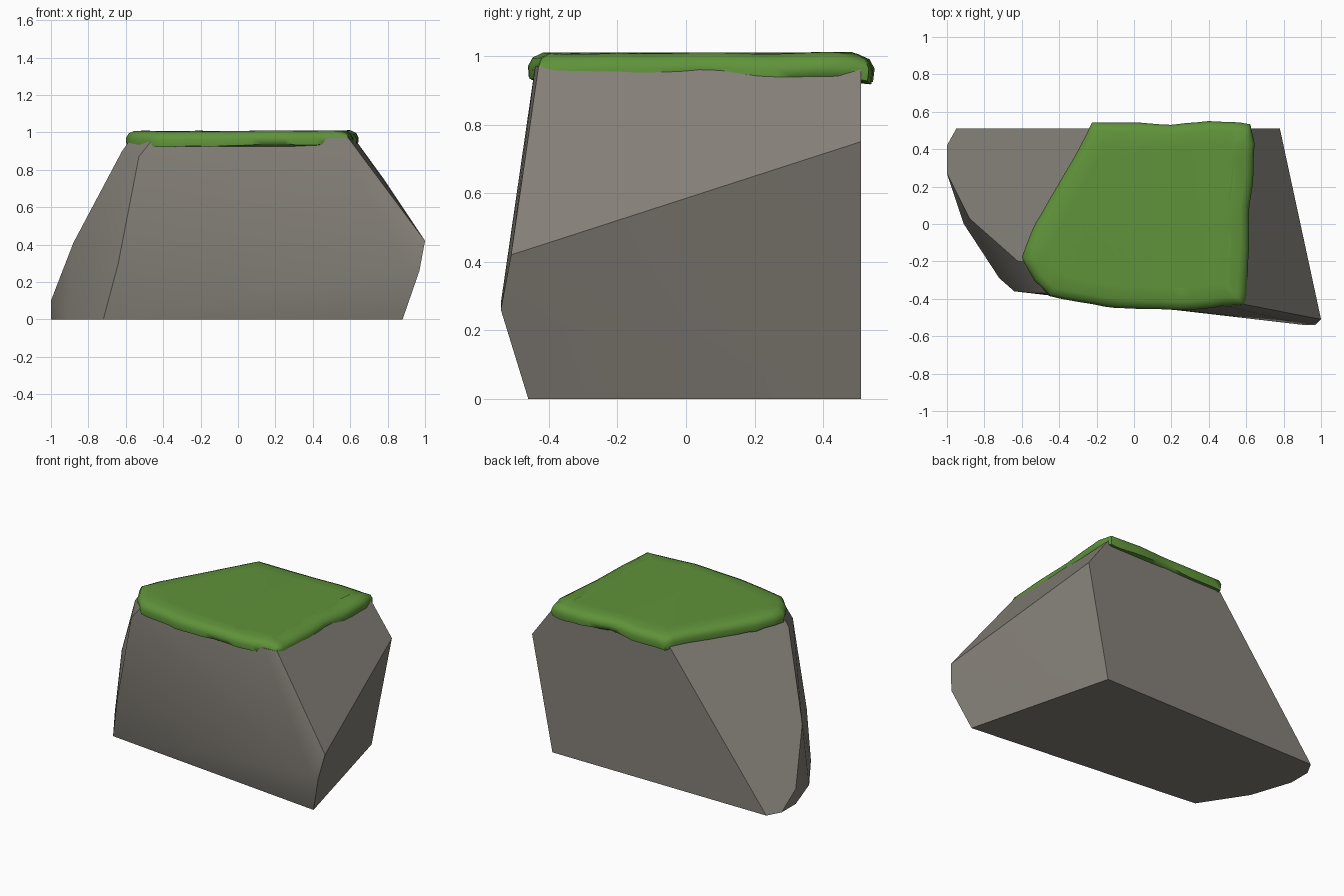
import bpy, bmesh, math, random
from mathutils import Vector

random.seed(4)
cube = bpy.data.objects.get("Cube")
if cube:
    bpy.data.objects.remove(cube, do_unlink=True)


def material(name, rgb):
    mat = bpy.data.materials.new(name)
    mat.use_nodes = True
    mat.diffuse_color = (*rgb, 1)
    bsdf = mat.node_tree.nodes["Principled BSDF"]
    bsdf.inputs["Base Color"].default_value = (*rgb, 1)
    bsdf.inputs["Roughness"].default_value = 0.9
    return mat


def finish(bm, name, mat, angle):
    bmesh.ops.recalc_face_normals(bm, faces=bm.faces)
    mesh = bpy.data.meshes.new(name)
    bm.to_mesh(mesh)
    bm.free()
    obj = bpy.data.objects.new(name, mesh)
    bpy.context.collection.objects.link(obj)
    mesh.materials.append(mat)
    bpy.ops.object.select_all(action='DESELECT')
    obj.select_set(True)
    bpy.context.view_layer.objects.active = obj
    bpy.ops.object.shade_smooth_by_angle(angle=math.radians(angle))
    return obj


stone = material("warm grey stone", (0.235, 0.218, 0.19))
moss = material("moss green", (0.115, 0.29, 0.042))

# Rock: faceted boulder as the hull of its corners
corners = [
    (.88, -.46, 0), (.63, .51, 0), (-.95, .51, 0), (-1, .42, 0),
    (-1, .27, 0), (-.91, 0, 0), (-.72, -.29, 0),
    (.97, -.54, .26), (.91, -.54, .28), (1, -.51, .42), (.78, .51, .75),
    (-1, .27, .1), (-.88, .03, .41), (-.64, -.36, .3),
    (-.62, -.2, .9), (-.53, -.37, .87), (-.45, -.37, .97), (-.57, -.2, .97),
    (-.21, .51, .97), (.62, .51, .97), (.59, -.43, .97), (.5, -.44, .97)]
bm = bmesh.new()
for c in corners:
    bm.verts.new(c)
hull = bmesh.ops.convex_hull(bm, input=bm.verts)
bmesh.ops.delete(bm, geom=[v for v in bm.verts if not v.link_faces], context='VERTS')
bmesh.ops.dissolve_limit(bm, angle_limit=math.radians(3), verts=bm.verts, edges=bm.edges)
finish(bm, "rock", stone, 28)

# Moss cap: wavy rings that round over the rim of the rock
outline = [Vector(p) for p in (
    (-.22, .535), (.2, .535), (.4, .545), (.62, .53), (.65, .43), (.62, .1), (.61, -.2),
    (.59, -.43), (.25, -.465), (-.1, -.445), (-.28, -.415), (-.45, -.38),
    (-.53, -.3), (-.6, -.18), (-.55, -.05), (-.34, .32))]
rim = []
for a, b in zip(outline, outline[1:] + outline[:1]):
    n = max(1, round((b - a).length / 0.06))
    rim += [a.lerp(b, i / n) for i in range(n)]
count = len(rim)

bm = bmesh.new()
rings = []
wave = [random.uniform(-1, 1) for _ in rim]
# Each ring: inward distance, height, outward wobble, height wobble
for inset, z, side, lift in ((.03, .925, .003, 0), (.002, .93, .005, .012),
                             (-.002, .965, .007, .006), (.012, .992, .006, .004),
                             (.045, 1.007, .005, .004), (.12, 1.008, 0, .003)):
    ring = []
    for i, p in enumerate(rim):
        tangent = (rim[(i + 2) % count] - rim[i - 2]).normalized()
        inward = Vector((-tangent.y, tangent.x)) * -1
        if inward.dot(Vector((.1, .05)) - p) < 0:
            inward = -inward
        smooth = (wave[i - 1] + wave[i] + wave[(i + 1) % count]) / 2
        q = p + inward * (inset + side * smooth)
        ring.append(bm.verts.new((q.x, q.y, z + lift * smooth)))
    rings.append(ring)
for low, high in zip(rings, rings[1:]):
    for i in range(count):
        j = (i + 1) % count
        bm.faces.new((low[i], low[j], high[j], high[i]))
bm.faces.new(rings[-1])
bm.faces.new(rings[0][::-1])
bmesh.ops.triangulate(bm, faces=[f for f in bm.faces if len(f.verts) > 4])
finish(bm, "moss_cap", moss, 60)
